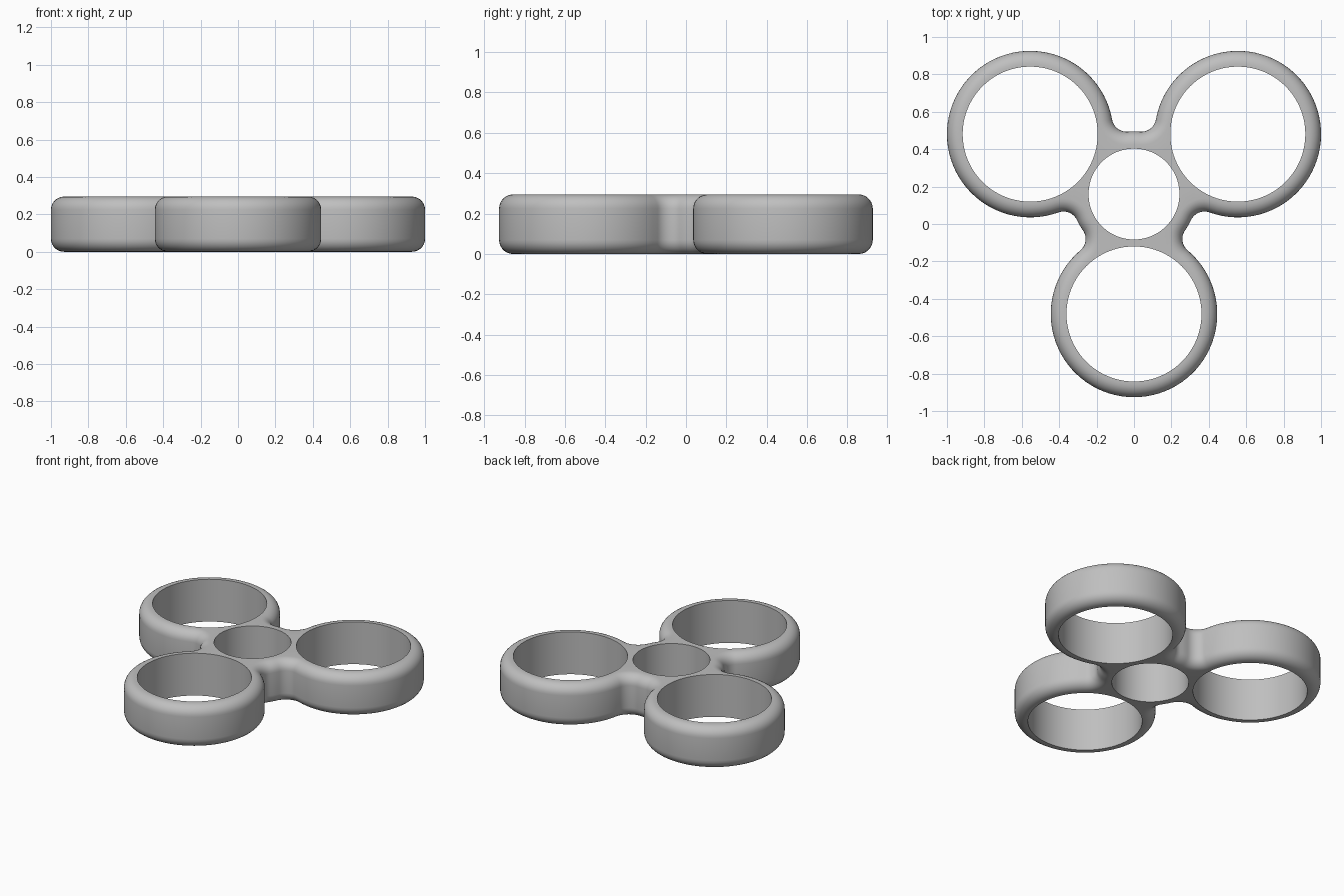
import bpy, bmesh
from math import sin, cos, pi, radians, atan2, acos

if "Cube" in bpy.data.objects:
    bpy.data.objects.remove(bpy.data.objects["Cube"], do_unlink=True)

HUB_Y = 0.16                      # hub centre offset
ARM = 0.641                       # hub centre to ring centre
RING, RING_HOLE = 0.445, 0.361
HUB, HUB_HOLE = 0.335, 0.243
FILLET = 0.08                     # blend between hub and rings
HEIGHT, ROUND = 0.295, 0.07       # thickness and outer edge rounding

# Fillet centre: tangent to both the hub and a ring
reach = HUB + FILLET
a = acos((reach**2 + ARM**2 - (RING + FILLET)**2) / (2 * reach * ARM))
theta = atan2(reach * sin(a), reach * cos(a) - ARM)
ARMS = [radians(-90 + 120 * k) for k in range(3)]
THIRD = radians(120)


def polar(angle, dist):
    return dist * cos(angle), HUB_Y + dist * sin(angle)


def arc(center, r, start, end, n):
    step = (end - start) / n
    return [(center[0] + r * cos(start + step * j),
             center[1] + r * sin(start + step * j)) for j in range(n)]


def outline(inset):
    """Three rings blended into the hub, shrunk by inset."""
    pts = []
    for t in ARMS:
        pts += arc(polar(t, ARM), RING - inset, t - theta, t + theta, 64)
        pts += arc(polar(t + a, reach), FILLET + inset, t + theta + pi, t + a + pi, 12)
        pts += arc(polar(0, 0), HUB - inset, t + a, t + THIRD - a, 4)
        pts += arc(polar(t + THIRD - a, reach), FILLET + inset,
                   t + THIRD - a + pi, t + THIRD - theta + pi, 12)
    return pts


def add_loop(bm, pts, z):
    return [bm.verts.new((x, y, z)) for x, y in pts]


def join(bm, low, high):
    for i in range(len(low)):
        j = (i + 1) % len(low)
        bm.faces.new((low[i], low[j], high[j], high[i]))


bm = bmesh.new()

# Outer wall with rounded lower and upper edges
STEPS = 7
lower = [(ROUND * (1 - sin(k / STEPS * pi / 2)), ROUND * (1 - cos(k / STEPS * pi / 2)))
         for k in range(STEPS + 1)]
profile = lower + [(i, HEIGHT - z) for i, z in reversed(lower)]
walls = [add_loop(bm, outline(i), z) for i, z in profile]
for low, high in zip(walls, walls[1:]):
    join(bm, low, high)

# Straight holes: hub and three rings
holes = [(polar(0, 0), HUB_HOLE)] + [(polar(t, ARM), RING_HOLE) for t in ARMS]
rims = []
for center, r in holes:
    pts = arc(center, r, 0, 2 * pi, 80)
    low, high = add_loop(bm, pts, 0), add_loop(bm, pts, HEIGHT)
    join(bm, high, low)
    rims.append((low, high))

# Flat bottom and top around the holes
for side, border in ((0, walls[0]), (1, walls[-1])):
    edges = []
    for loop in [border] + [rim[side] for rim in rims]:
        edges += [bm.edges.get((v, loop[i - 1])) for i, v in enumerate(loop)]
    bmesh.ops.triangle_fill(bm, use_beauty=True, use_dissolve=False, edges=edges,
                            normal=(0, 0, 1 if side else -1))
bmesh.ops.recalc_face_normals(bm, faces=bm.faces)

mesh = bpy.data.meshes.new("spinner_body")
bm.to_mesh(mesh)
bm.free()
body = bpy.data.objects.new("spinner_body", mesh)
bpy.context.collection.objects.link(body)

# Plain grey finish
grey = bpy.data.materials.new("grey")
grey.use_nodes = True
color = (0.52, 0.52, 0.52, 1)
grey.diffuse_color = color
grey.node_tree.nodes["Principled BSDF"].inputs["Base Color"].default_value = color
mesh.materials.append(grey)

bpy.ops.object.select_all(action="DESELECT")
body.select_set(True)
bpy.context.view_layer.objects.active = body
bpy.ops.object.shade_smooth_by_angle(angle=radians(35))
